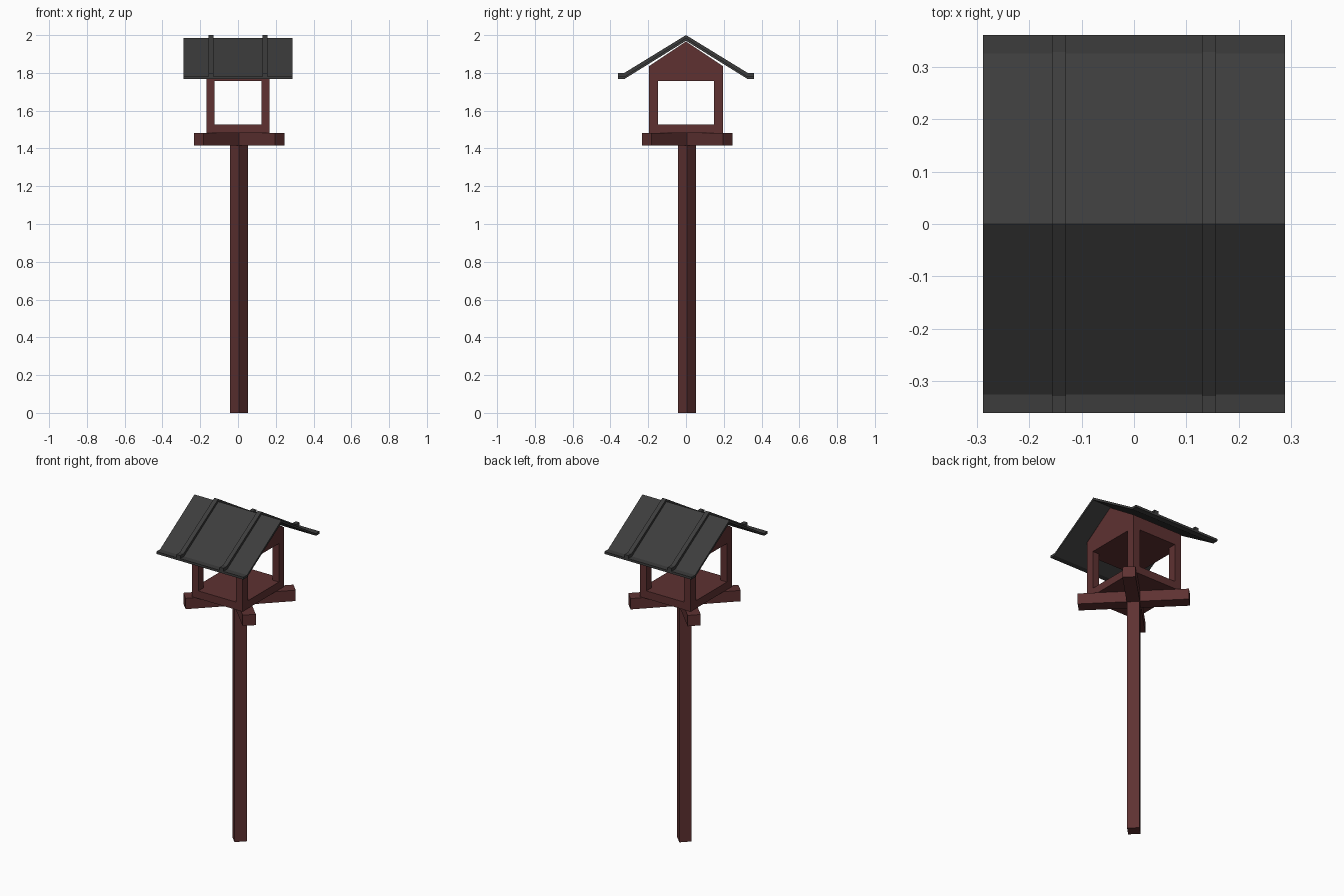
import bpy
import math
from mathutils import Matrix, Vector

if "Cube" in bpy.data.objects:
    bpy.data.objects.remove(bpy.data.objects["Cube"])


def material(name, rgb):
    m = bpy.data.materials.new(name)
    m.diffuse_color = (*rgb, 1)
    m.use_nodes = True
    m.node_tree.nodes["Principled BSDF"].inputs["Base Color"].default_value = m.diffuse_color
    return m


wood = material("dark red wood", (0.112, 0.031, 0.031))
slate = material("charcoal roof", (0.046, 0.046, 0.046))


def prism(name, profile, lo, hi, mat, axis="z", matrix=Matrix()):
    """Extrude a closed 2D profile: (x, y) along z, or (y, z) along x."""
    def point(p, t):
        return (p[0], p[1], t) if axis == "z" else (t, p[0], p[1])
    n = len(profile)
    verts = [matrix @ Vector(point(p, t)) for t in (lo, hi) for p in profile]
    faces = [tuple(reversed(range(n))), tuple(range(n, 2 * n))]
    faces += [(i, (i + 1) % n, (i + 1) % n + n, i + n) for i in range(n)]
    me = bpy.data.meshes.new(name)
    me.from_pydata(verts, [], faces)
    me.materials.append(mat)
    ob = bpy.data.objects.new(name, me)
    bpy.context.collection.objects.link(ob)
    return ob


def plus(ax, ay, lx, ly):
    """Plus outline, counter-clockwise: arm half widths ax, ay and reaches lx, ly."""
    return [(ax, -ly), (ax, -ay), (lx, -ay), (lx, ay), (ax, ay), (ax, ly),
            (-ax, ly), (-ax, ay), (-lx, ay), (-lx, -ay), (-ax, -ay), (-ax, -ly)]


# Post and crossed support beams, turned 45 degrees
turn = Matrix.Translation((0.006, 0.006, 0)) @ Matrix.Rotation(math.radians(45), 4, "Z")
h = 0.034
prism("post", [(-h, -h), (h, -h), (h, h), (-h, h)], 0, 1.416, wood, matrix=turn)
prism("cross_beams", plus(0.036, 0.036, 0.303, 0.303), 1.416, 1.481, wood, matrix=turn)

# House: gabled block with windows cut through both ways
gable = [(-0.197, 1.481), (0.197, 1.481), (0.197, 1.835), (0, 1.966), (-0.197, 1.835)]
house = prism("house", gable, -0.168, 0.168, wood, axis="x")
cutter = prism("window_cutter", plus(0.124, 0.147, 0.4, 0.4), 1.527, 1.757, wood)
cutter.hide_render = True
cut = house.modifiers.new("windows", "BOOLEAN")
cut.operation = "DIFFERENCE"
cut.solver = "EXACT"
cut.object = cutter
bpy.context.view_layer.objects.active = house
house.select_set(True)
bpy.ops.object.modifier_apply(modifier="windows")
bpy.data.objects.remove(cutter)


def roof_profile(top, bottom):
    """Mirror half outlines (eave to ridge) into one closed strip."""
    upper = top + [(-y, z) for y, z in reversed(top[:-1])]
    lower = bottom + [(-y, z) for y, z in reversed(bottom[:-1])]
    return upper + lower[::-1]


# Roof sheet with a flat lip along each eave
sheet_top = [(0.36, 1.781), (0.325, 1.781), (0, 1.985)]
sheet_low = [(0.36, 1.767), (0.327, 1.767), (0, 1.970)]
prism("roof", roof_profile(sheet_top, sheet_low), -0.288, 0.288, slate, axis="x")

# Raised seams over the roof
seam_top = [(0.36, 1.799), (0.328, 1.799), (0, 2.0)]
seam_low = [(0.36, 1.775), (0.326, 1.775), (0, 1.978)]
for side, x in (("left", -0.143), ("right", 0.143)):
    prism(side + "_roof_seam", roof_profile(seam_top, seam_low),
          x - 0.013, x + 0.013, slate, axis="x")
